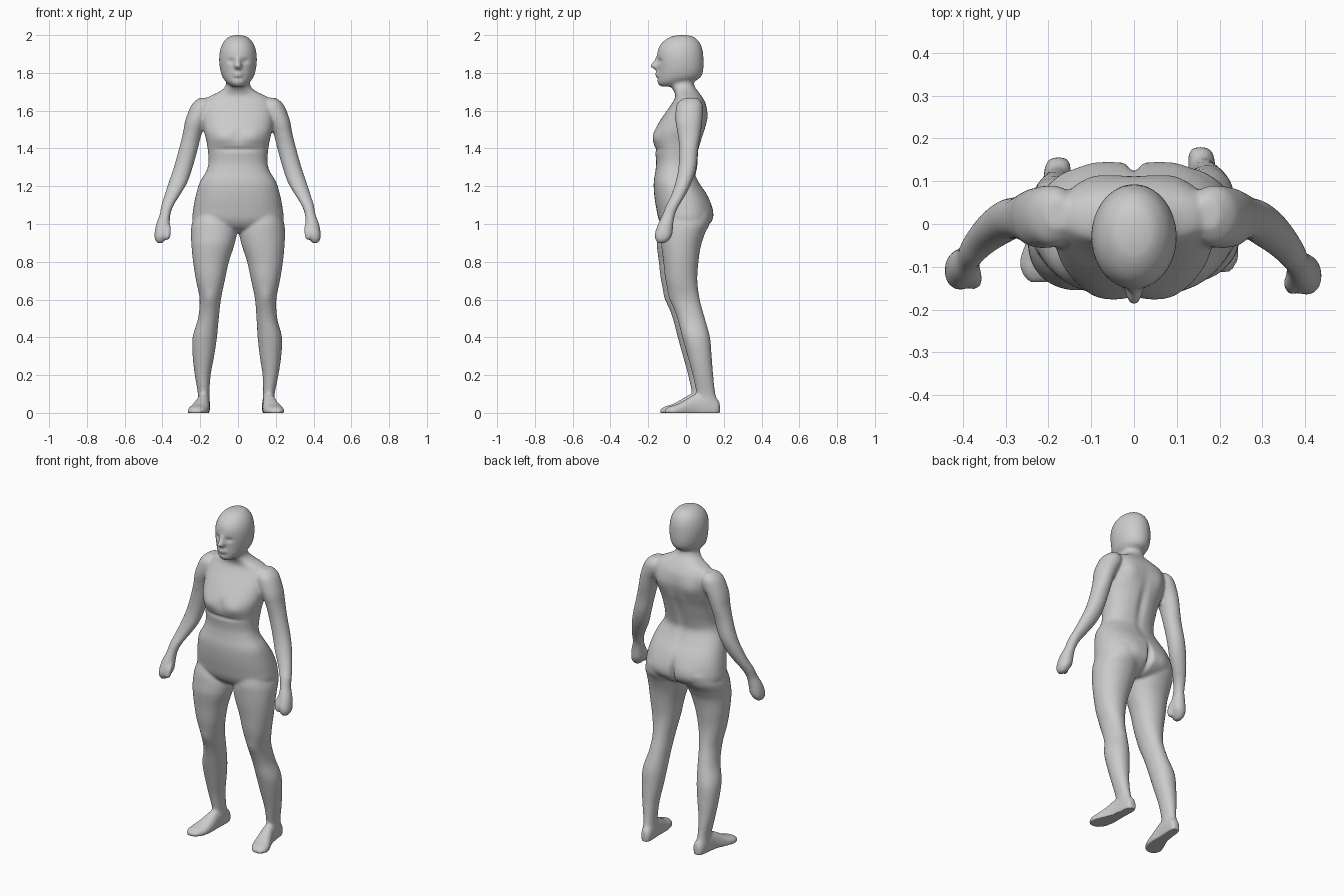
import bpy, bmesh, math
from mathutils import Vector

bm = bmesh.new()
N = 36


def spline(rows, steps=5):
    """Catmull-Rom through the section rows."""
    out = []
    for i in range(len(rows) - 1):
        p0, p1 = rows[max(i - 1, 0)], rows[i]
        p2, p3 = rows[i + 1], rows[min(i + 2, len(rows) - 1)]
        for k in range(steps):
            t = k / steps
            out.append([0.5 * (2 * b + (c - a) * t + (2 * a - 5 * b + 4 * c - d) * t * t
                               + (3 * b - a - 3 * c + d) * t ** 3)
                        for a, b, c, d in zip(p0, p1, p2, p3)])
    return out + [list(rows[-1])]


def loft(rows, power=2.0, axis='z', move=None):
    """Closed loft; each row is (station, u min, u max, v min, v max)."""
    rings = []
    for s, u0, u1, v0, v1 in spline(rows):
        ring = []
        for k in range(N):
            a = 2 * math.pi * k / N
            c, d = math.cos(a), math.sin(a)
            u = (u0 + u1) / 2 + (u1 - u0) / 2 * math.copysign(abs(c) ** (2 / power), c)
            v = (v0 + v1) / 2 + (v1 - v0) / 2 * math.copysign(abs(d) ** (2 / power), d)
            p = Vector((u, v, s)) if axis == 'z' else Vector((u, s, v))
            ring.append(bm.verts.new(move(p) if move else p))
        rings.append(ring)
    for a, b in zip(rings, rings[1:]):
        for k in range(N):
            bm.faces.new((a[k], a[(k + 1) % N], b[(k + 1) % N], b[k]))
    bm.faces.new(rings[0])
    bm.faces.new(rings[-1])


def centred(rows):
    return [(z, -r, r, f, b) for z, r, f, b in rows]


# torso and neck
loft(centred([
    (1.78, .062, -.09, .035), (1.73, .066, -.08, .045), (1.70, .10, -.062, .066),
    (1.67, .16, -.058, .088), (1.63, .185, -.08, .107), (1.57, .19, -.122, .113),
    (1.50, .182, -.165, .10), (1.45, .170, -.176, .085), (1.40, .161, -.166, .07),
    (1.33, .156, -.158, .05), (1.28, .168, -.162, .043), (1.22, .203, -.171, .07),
    (1.15, .224, -.168, .115), (1.08, .237, -.157, .14), (1.02, .240, -.143, .138),
    (.98, .20, -.115, .10), (.955, .13, -.07, .05)]), 2.3)

# head, nose and mouth
loft(centred([
    (2.0, .015, -.04, .005), (1.99, .05, -.085, .042), (1.96, .079, -.127, .073),
    (1.92, .095, -.149, .088), (1.87, .10, -.153, .093), (1.82, .095, -.150, .092),
    (1.785, .085, -.151, .083), (1.765, .074, -.152, .062), (1.745, .056, -.15, .02),
    (1.728, .03, -.135, -.04)]))
loft(centred([
    (1.89, .010, -.157, -.12), (1.86, .014, -.173, -.12), (1.838, .020, -.191, -.12),
    (1.825, .018, -.178, -.12), (1.815, .012, -.16, -.12)]))
loft(centred([
    (1.812, .018, -.155, -.12), (1.795, .030, -.163, -.11), (1.778, .026, -.159, -.11),
    (1.765, .018, -.15, -.11)]))

ARM = [
    (1.668, .15, .20, -.01, .06), (1.64, .13, .235, -.045, .085), (1.60, .13, .257, -.055, .09),
    (1.54, .165, .277, -.055, .085), (1.48, .188, .288, -.045, .078), (1.40, .208, .308, -.036, .065),
    (1.30, .236, .336, -.04, .055), (1.22, .264, .363, -.056, .03), (1.15, .305, .386, -.08, -.005),
    (1.10, .336, .402, -.105, -.035), (1.05, .354, .411, -.124, -.058), (1.0, .357, .429, -.148, -.067),
    (.95, .361, .438, -.165, -.072), (.92, .378, .436, -.163, -.085), (.898, .395, .422, -.15, -.11)]
LEG = [
    (1.06, .03, .225, -.125, .125), (1.0, .012, .245, -.136, .122), (.95, .006, .249, -.135, .10),
    (.88, .022, .246, -.13, .078), (.80, .048, .238, -.12, .066), (.70, .070, .222, -.108, .06),
    (.60, .090, .203, -.082, .073), (.50, .098, .208, -.046, .10), (.40, .104, .233, -.02, .127),
    (.30, .115, .229, .008, .136), (.20, .130, .214, .035, .144), (.10, .133, .194, .055, .156),
    (.05, .129, .193, .05, .174), (0, .132, .188, .05, .178)]
FOOT = [
    (.180, .145, .165, .0, .04), (.165, .128, .185, -.02, .075), (.10, .128, .195, -.03, .105),
    (.05, .130, .203, -.03, .10), (0, .130, .222, -.03, .072), (-.05, .136, .243, -.02, .045),
    (-.085, .150, .243, -.015, .035), (-.112, .175, .226, -.005, .02)]


def left_leg(p):
    """The forward-standing leg: mirrored, shifted ahead and slightly out."""
    f = min(1, max(0, (1.05 - p.z) / .15))
    return Vector((-p.x - .022 * max(0, 1 - p.z / .6), p.y - .024 * f, p.z))


def left_arm(p):
    return Vector((-p.x - .004, p.y + .012 * max(0, min(1, (1.4 - p.z) / .3)), p.z))


# arms with closed hands, legs and feet
for arm_move, leg_move in ((None, None), (left_arm, left_leg)):
    loft(ARM, 2.1, move=arm_move)
    loft([(1.0, .355, .378, -.135, -.105), (.97, .350, .385, -.158, -.12),
          (.93, .355, .385, -.165, -.13), (.915, .365, .38, -.155, -.14)], move=arm_move)
    loft(LEG, 2.1, move=leg_move)
    loft(FOOT, 2.2, 'y', leg_move)

bmesh.ops.recalc_face_normals(bm, faces=bm.faces)
mesh = bpy.data.meshes.new("human_body")
bm.to_mesh(mesh)
bm.free()
body = bpy.data.objects.new("human_body", mesh)
bpy.context.collection.objects.link(body)
bpy.context.view_layer.objects.active = body
body.select_set(True)

# fuse the parts into one skin and soften the joins
remesh = body.modifiers.new("fuse", 'REMESH')
remesh.mode = 'VOXEL'
remesh.voxel_size = .008
bpy.ops.object.modifier_apply(modifier=remesh.name)
soft = body.modifiers.new("soften", 'SMOOTH')
soft.factor, soft.iterations = .5, 6
bpy.ops.object.modifier_apply(modifier=soft.name)

# sculpted details: centre, radii, push (mirrored when off the middle)
DETAILS = [
    ((.038, -.145, 1.862), (.020, .03, .013), (0, .010, 0)),    # eye sockets
    ((0, -.155, 1.770), (.03, .02, .006), (0, .005, 0)),        # under lip
    ((0, .13, 1.03), (.014, .07, .07), (0, -.030, 0)),          # cleft
    ((.10, .13, 1.05), (.06, .06, .06), (0, .008, 0)),          # buttocks
    ((0, .07, 1.40), (.025, .05, .16), (0, -.012, 0)),          # spine
    ((.10, .10, 1.56), (.05, .05, .06), (0, .010, 0)),          # shoulder blades
    ((0, -.17, 1.47), (.025, .03, .04), (0, .006, 0)),          # breastbone
    ((.085, -.16, 1.46), (.05, .05, .035), (0, -.008, 0)),      # chest
    ((0, -.16, 1.395), (.14, .05, .012), (0, .007, 0)),         # under chest
    ((.15, -.10, .61), (.03, .05, .04), (0, -.006, 0)),         # kneecaps
]
for v in body.data.vertices:
    p = v.co
    move = Vector()
    for c, r, push in DETAILS:
        for s in ((1, -1) if c[0] else (1,)):
            d = ((p.x - s * c[0]) / r[0]) ** 2 + ((p.y - c[1]) / r[1]) ** 2 + ((p.z - c[2]) / r[2]) ** 2
            if d < 9:
                move += Vector(push) * math.exp(-d)
    p += move
    p.z = max(p.z, 0)
    v.co = p

bpy.ops.object.shade_smooth()
